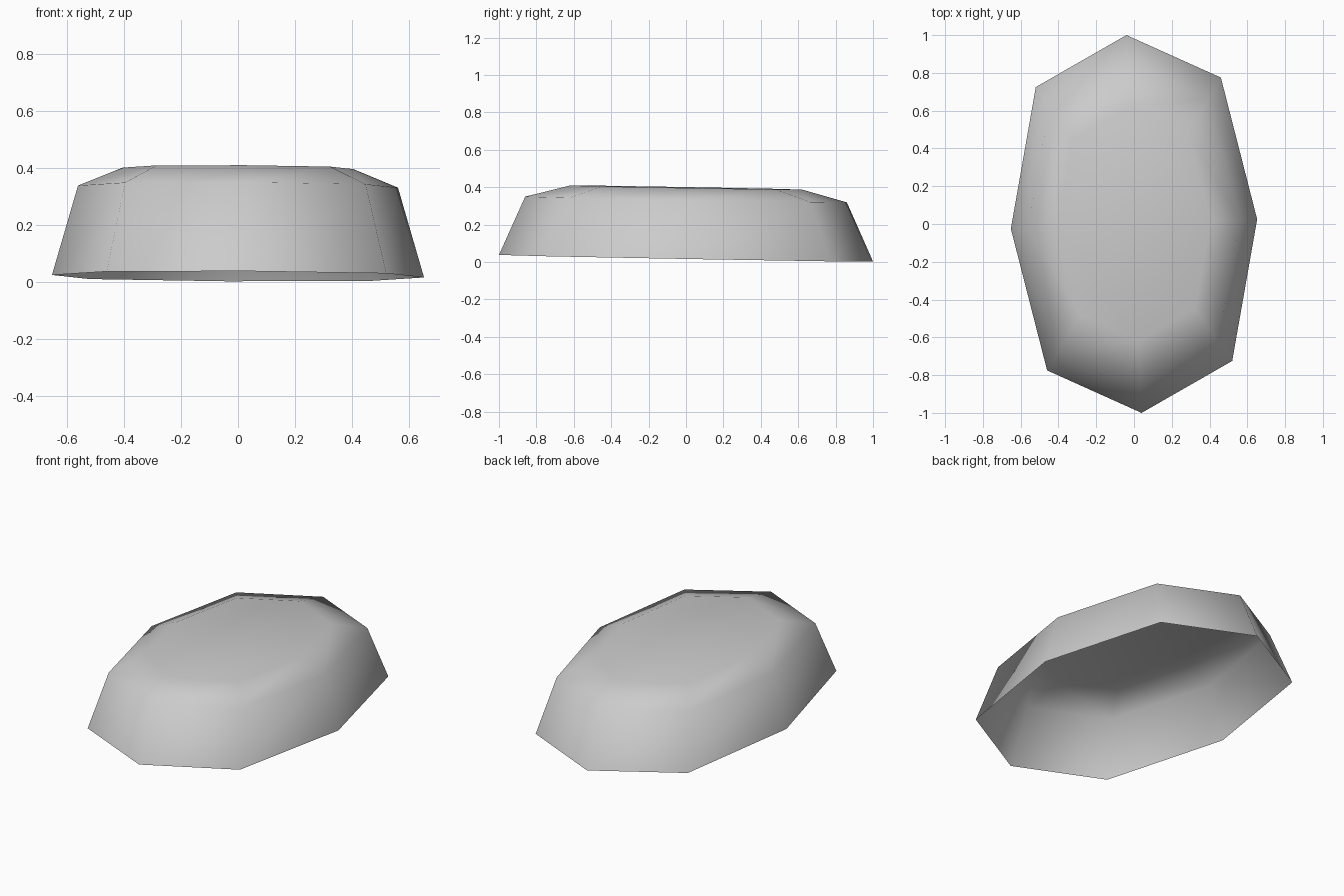
import bpy
import bmesh
from mathutils import Vector

cube = bpy.data.objects.get("Cube")
if cube:
    bpy.data.objects.remove(cube, do_unlink=True)

# Half of the elongated octagon; the other half is its half-turn
HALF = [(-0.04, 1.0), (0.46, 0.775), (0.652, 0.025), (0.52, -0.725)]
OUTLINE = HALF + [(-x, -y) for x, y in HALF]

# Scale and height of each ring, from the open rim to the top
RINGS = [(1.0, 0.02), (0.86, 0.334), (0.62, 0.398)]


def tilted(x, y, z):
    """Lean the whole shell slightly towards the back."""
    return Vector((x, y, z - 0.018 * y - 0.006 * x))


grey = bpy.data.materials.new("plain_grey")
grey.use_nodes = True
colour = (0.6, 0.6, 0.6, 1.0)
grey.diffuse_color = colour
grey.node_tree.nodes["Principled BSDF"].inputs["Base Color"].default_value = colour

# Open-bottomed shell: sloping wall, chamfer and flat top
bm = bmesh.new()
rings = [[bm.verts.new(tilted(x * s, y * s, z)) for x, y in OUTLINE] for s, z in RINGS]
count = len(OUTLINE)
for low, high in zip(rings, rings[1:]):
    for i in range(count):
        j = (i + 1) % count
        bm.faces.new((low[j], low[i], high[i], high[j]))
bm.faces.new(reversed(rings[-1]))
for face in bm.faces:
    face.smooth = True

mesh = bpy.data.meshes.new("shell")
bm.to_mesh(mesh)
bm.free()
mesh.materials.append(grey)
bpy.context.collection.objects.link(bpy.data.objects.new("shell", mesh))
